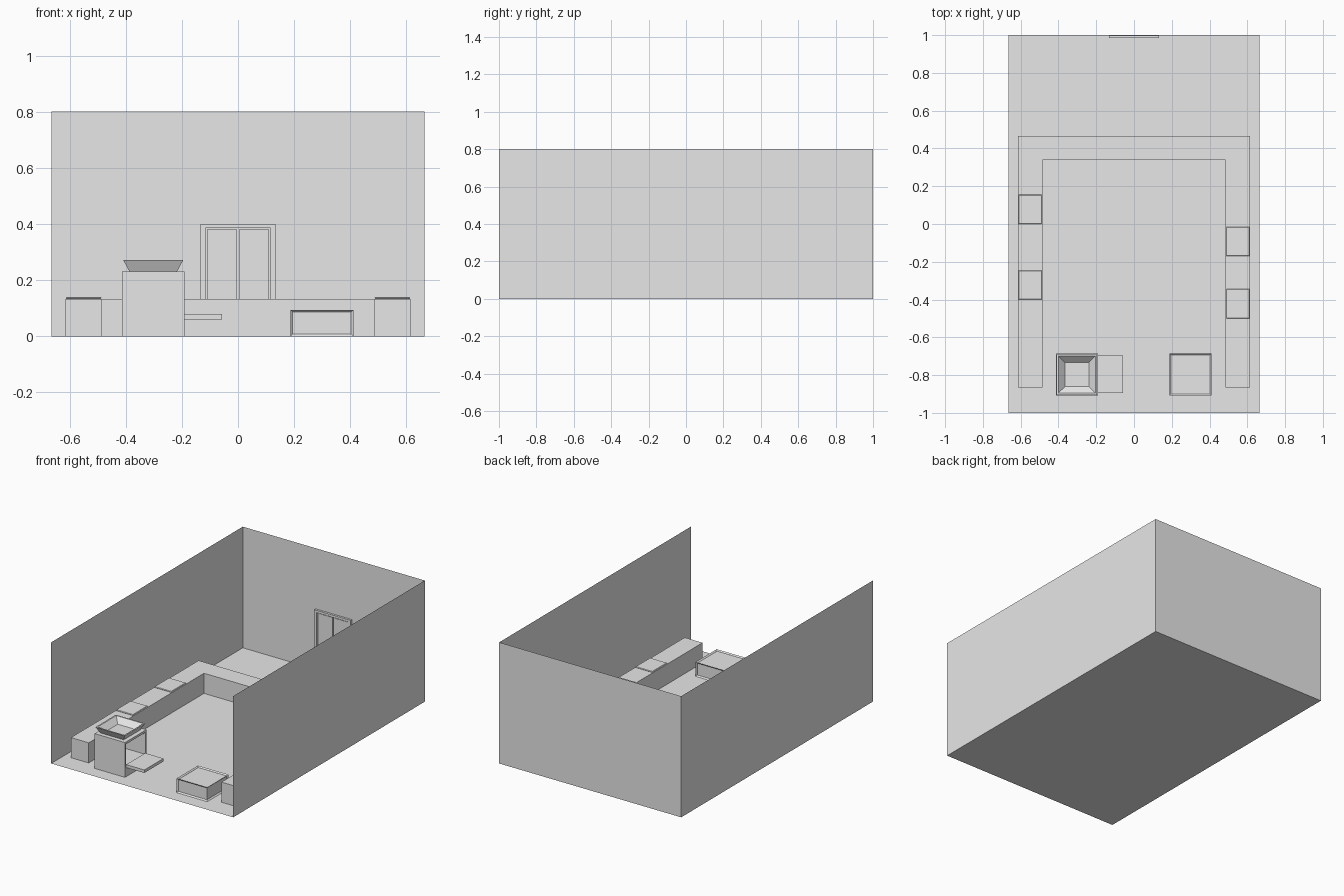
import bpy, bmesh

if "Cube" in bpy.data.objects:
    bpy.data.objects.remove(bpy.data.objects["Cube"])

grey = bpy.data.materials.new("plain_grey")
grey.diffuse_color = (0.8, 0.8, 0.8, 1)
grey.use_nodes = True
grey.node_tree.nodes["Principled BSDF"].inputs["Base Color"].default_value = grey.diffuse_color


def finish(name, bm, fix_normals=True):
    if fix_normals:
        bmesh.ops.recalc_face_normals(bm, faces=bm.faces)
    me = bpy.data.meshes.new(name)
    bm.to_mesh(me)
    bm.free()
    me.materials.append(grey)
    ob = bpy.data.objects.new(name, me)
    bpy.context.collection.objects.link(ob)
    return ob


def box_mesh(x0, x1, y0, y1, z0, z1):
    bm = bmesh.new()
    bmesh.ops.create_cube(bm, size=1)
    for v in bm.verts:
        v.co = (x1 if v.co.x > 0 else x0,
                y1 if v.co.y > 0 else y0,
                z1 if v.co.z > 0 else z0)
    return bm


def box(name, *dims):
    return finish(name, box_mesh(*dims))


def prism(name, points, z0, z1):
    bm = bmesh.new()
    face = bm.faces.new([bm.verts.new((x, y, z0)) for x, y in points])
    new = bmesh.ops.extrude_face_region(bm, geom=[face])["geom"]
    for v in new:
        if isinstance(v, bmesh.types.BMVert):
            v.co.z = z1
    return finish(name, bm)


# Room: floor and three thin walls, open at the front and top
bm = box_mesh(-0.665, 0.665, -1, 1, 0, 0.8)
bm.normal_update()
bmesh.ops.delete(bm, geom=[f for f in bm.faces
                           if f.normal.z > 0.5 or f.normal.y < -0.5],
                 context='FACES_ONLY')
finish("room_shell", bm, False)

# U-shaped bench
prism("bench", [(-0.615, -0.865), (-0.485, -0.865), (-0.485, 0.338),
                (0.485, 0.338), (0.485, -0.865), (0.615, -0.865),
                (0.615, 0.467), (-0.615, 0.467)], 0, 0.133)

# Thin seat pads on the bench arms
for side, starts in ((-1, (-0.40, 0.0)), (1, (-0.50, -0.17))):
    for y in starts:
        ob = box("seat_pad", side * 0.55 - 0.063, side * 0.55 + 0.063,
                 y, y + 0.155, 0.133, 0.14)
        bev = ob.modifiers.new("soft_edge", 'BEVEL')
        bev.width = 0.003
        bev.segments = 1

# Oven body, hollowed from its right side
bm = box_mesh(-0.413, -0.19, -0.908, -0.685, 0, 0.23)
bm.normal_update()
side = [f for f in bm.faces if f.normal.x > 0.5]
bmesh.ops.inset_region(bm, faces=side, thickness=0.012)
for v in side[0].verts:
    v.co.z = 0.215 if v.co.z > 0.1 else 0.07
hole = bmesh.ops.extrude_face_region(bm, geom=side)["geom"]
bmesh.ops.translate(bm, vec=(-0.19, 0, 0),
                    verts=[g for g in hole if isinstance(g, bmesh.types.BMVert)])
bmesh.ops.delete(bm, geom=[f for f in side if f.is_valid], context='FACES_ONLY')
finish("oven_body", bm)
box("oven_door", -0.19, -0.057, -0.896, -0.697, 0.06, 0.08)

# Flared square tray on the oven: rings of (half width, height)
cx, cy = -0.302, -0.797
bm = bmesh.new()
rings = []
for h, z in ((0.085, 0.231), (0.107, 0.272), (0.098, 0.272), (0.063, 0.238)):
    rings.append([bm.verts.new((cx + sx * h, cy + sy * h, z))
                  for sx, sy in ((-1, -1), (1, -1), (1, 1), (-1, 1))])
for a, b in zip(rings, rings[1:]):
    for i in range(4):
        j = (i + 1) % 4
        bm.faces.new((a[i], a[j], b[j], b[i]))
bm.faces.new(rings[0])
bm.faces.new(rings[-1])
finish("tray", bm)

# Low table with recessed panels on its sides and top
bm = box_mesh(0.187, 0.411, -0.908, -0.685, 0, 0.094)
bm.normal_update()
panels = [f for f in bm.faces if f.normal.z > -0.5]
bmesh.ops.inset_individual(bm, faces=panels, thickness=0.011, depth=-0.008)
finish("low_table", bm)

# Double door on the back wall
prism_bm = bmesh.new()
outline = [(-0.133, 0), (-0.133, 0.4), (0.133, 0.4), (0.133, 0),
           (0.115, 0), (0.115, 0.385), (-0.115, 0.385), (-0.115, 0)]
face = prism_bm.faces.new([prism_bm.verts.new((x, 0.985, z)) for x, z in outline])
new = bmesh.ops.extrude_face_region(prism_bm, geom=[face])["geom"]
for v in new:
    if isinstance(v, bmesh.types.BMVert):
        v.co.y = 0.999
finish("door_frame", prism_bm)
for s in (-1, 1):
    x0, x1 = sorted((s * 0.004, s * 0.11))
    box("door_leaf", x0, x1, 0.991, 0.999, 0.003, 0.38)
